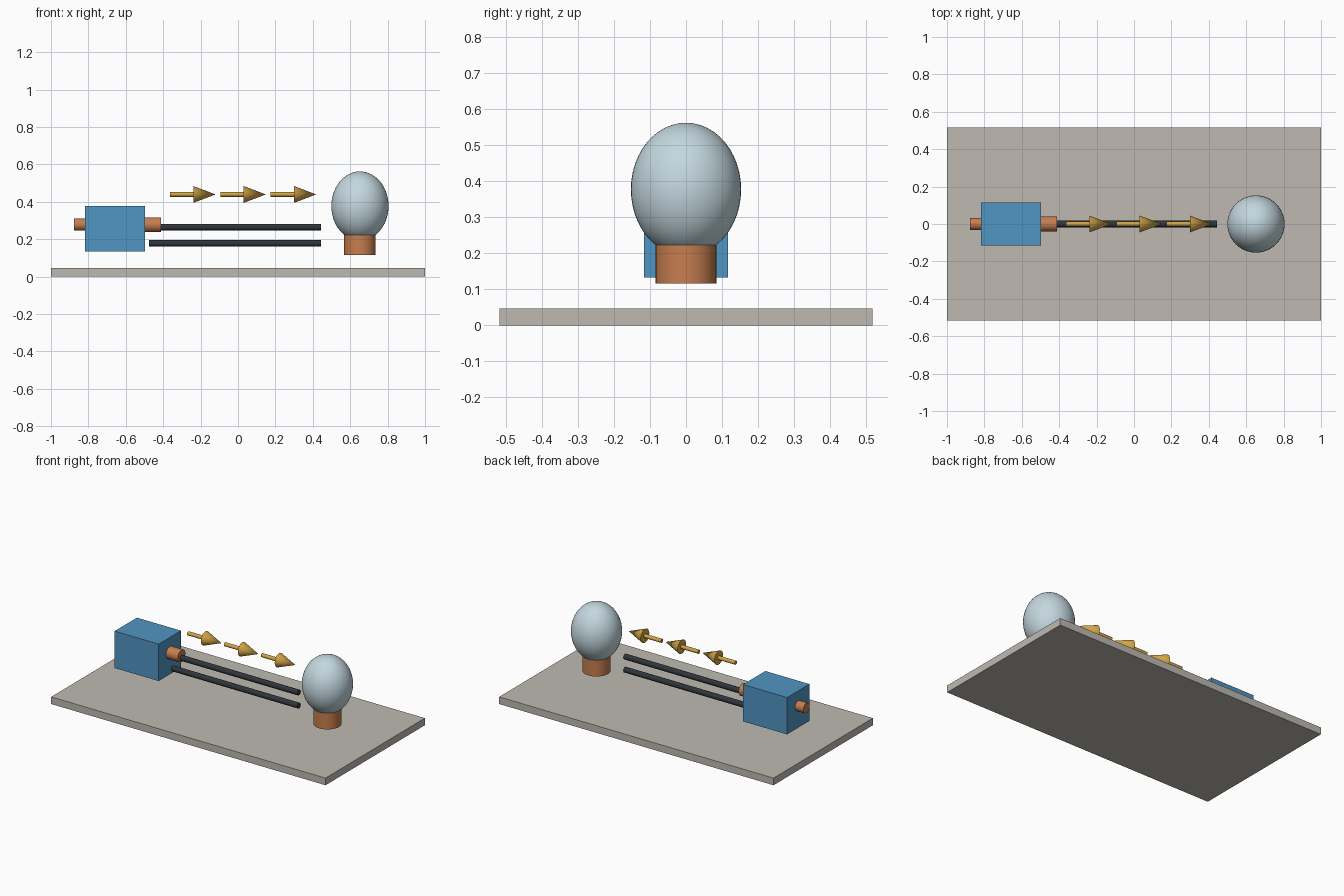
import bpy
import math

cube = bpy.data.objects.get("Cube")
if cube:
    bpy.data.objects.remove(cube, do_unlink=True)


def material(name, srgb):
    """Flat material from an sRGB colour."""
    rgba = [c ** 2.2 for c in srgb] + [1.0]
    mat = bpy.data.materials.new(name)
    mat.use_nodes = True
    mat.diffuse_color = rgba
    bsdf = next(n for n in mat.node_tree.nodes if n.type == 'BSDF_PRINCIPLED')
    bsdf.inputs["Base Color"].default_value = rgba
    bsdf.inputs["Roughness"].default_value = 0.6
    return mat


STONE = material("warm grey", (0.74, 0.72, 0.69))
BLUE = material("blue", (0.32, 0.58, 0.76))
COPPER = material("copper", (0.77, 0.49, 0.31))
GLASS = material("pale glass blue", (0.76, 0.84, 0.87))
GOLD = material("gold", (0.82, 0.64, 0.28))
BLACK = material("wire black", (0.20, 0.22, 0.24))


def finish(name, mat, smooth=True):
    obj = bpy.context.object
    obj.name = obj.data.name = name
    obj.data.materials.append(mat)
    if smooth:
        bpy.ops.object.shade_smooth_by_angle(angle=math.radians(40))
    return obj


def box(name, mat, x0, x1, half_y, z0, z1):
    bpy.ops.mesh.primitive_cube_add(size=1, location=((x0 + x1) / 2, 0, (z0 + z1) / 2))
    bpy.context.object.scale = (x1 - x0, 2 * half_y, z1 - z0)
    bpy.ops.object.transform_apply(location=False, rotation=False, scale=True)
    return finish(name, mat, smooth=False)


def rod(name, mat, x0, x1, z, r0, r1=None):
    """Round part along x, tapering from r0 to r1."""
    bpy.ops.mesh.primitive_cone_add(
        vertices=32, radius1=r0, radius2=r0 if r1 is None else r1, depth=x1 - x0,
        location=((x0 + x1) / 2, 0, z), rotation=(0, math.pi / 2, 0))
    return finish(name, mat)


# Base plate
box("base_plate", STONE, -1, 1, 0.517, 0, 0.047)

# Battery with its two terminals
box("battery_body", BLUE, -0.818, -0.497, 0.116, 0.133, 0.376)
rod("battery_rear_terminal", COPPER, -0.878, -0.80, 0.278, 0.033)
rod("battery_front_terminal", COPPER, -0.51, -0.411, 0.277, 0.04)

# Pair of wires
for name, z in (("upper_wire", 0.264), ("lower_wire", 0.178)):
    rod(name, BLACK, -0.476, 0.445, z, 0.018)

# Bulb and its socket
bpy.ops.mesh.primitive_uv_sphere_add(segments=48, ring_count=24, radius=1,
                                     location=(0.652, 0, 0.377))
bpy.context.object.scale = (0.153, 0.153, 0.185)
bpy.ops.object.transform_apply(location=False, rotation=False, scale=True)
finish("bulb_glass", GLASS)
bpy.ops.mesh.primitive_cylinder_add(vertices=48, radius=0.084, depth=0.108,
                                    location=(0.652, 0, 0.17))
finish("bulb_socket", COPPER)

# Row of flow arrows
for i in range(3):
    x = -0.363 + i * 0.269
    rod(f"arrow_shaft_{i + 1}", GOLD, x, x + 0.13, 0.439, 0.0125)
    rod(f"arrow_head_{i + 1}", GOLD, x + 0.124, x + 0.243, 0.439, 0.045, 0)
